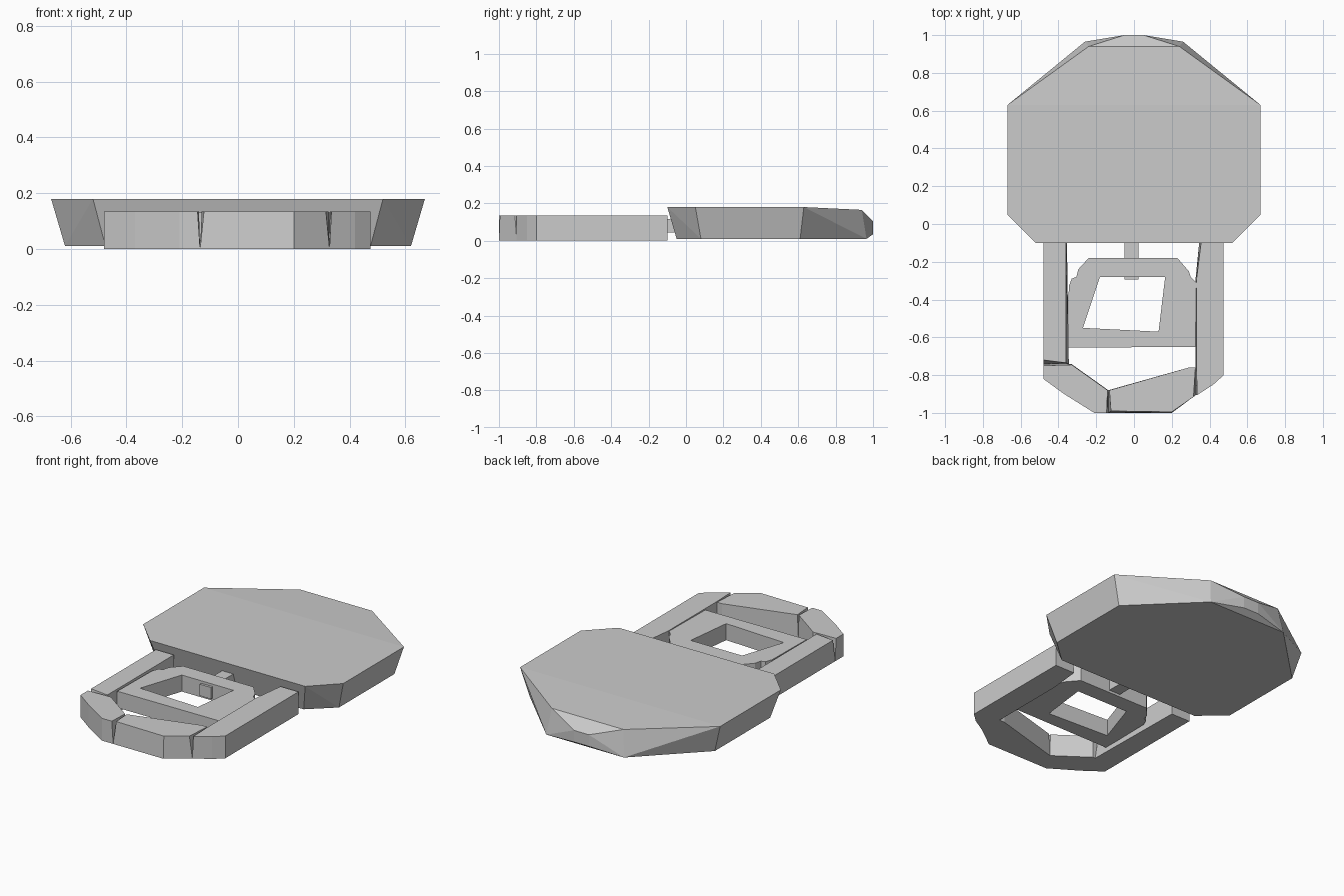
import bpy, bmesh


def finish(name, bm):
    bmesh.ops.recalc_face_normals(bm, faces=bm.faces)
    mesh = bpy.data.meshes.new(name)
    bm.to_mesh(mesh)
    bm.free()
    ob = bpy.data.objects.new(name, mesh)
    bpy.context.collection.objects.link(ob)
    return ob


def loft(name, top, z1, bottom=None, z0=0.0, hole=None):
    """Solid between a top and a bottom outline, with an optional straight hole."""
    bottom = bottom or top
    bm = bmesh.new()

    def walls(a, b):
        n = len(a)
        for i in range(n):
            j = (i + 1) % n
            bm.faces.new((a[i], a[j], b[j], b[i]))

    def ring(pts, z):
        vs = [bm.verts.new((x, y, z)) for x, y in pts]
        es = [bm.edges.new((vs[i], vs[(i + 1) % len(vs)])) for i in range(len(vs))]
        return vs, es

    tv, te = ring(top, z1)
    bv, be = ring(bottom, z0)
    if hole:
        htv, hte = ring(hole, z1)
        hbv, hbe = ring(hole, z0)
        bmesh.ops.triangle_fill(bm, edges=te + hte, use_beauty=True)
        bmesh.ops.triangle_fill(bm, edges=be + hbe, use_beauty=True)
        walls(htv, hbv)
    else:
        bm.faces.new(tv)
        bm.faces.new(bv)
    walls(tv, bv)
    return finish(name, bm)


# Large eight-sided slab with sloping sides and a pointed back edge
half = [
    (0.52, -0.10, 0.18), (0.67, 0.05, 0.18), (0.67, 0.63, 0.18), (0.24, 0.94, 0.165),
    (0.475, -0.05, 0.01), (0.62, 0.08, 0.01), (0.62, 0.61, 0.01), (0.26, 0.965, 0.01),
    (0.05, 1.0, 0.105), (0.05, 1.0, 0.035),
]
bm = bmesh.new()
for x, y, z in half:
    for s in (-1, 1):
        bm.verts.new((s * x, y, z))
bmesh.ops.convex_hull(bm, input=bm.verts)
bmesh.ops.dissolve_limit(bm, angle_limit=0.01, verts=bm.verts, edges=bm.edges)
finish("main_slab", bm)

H = 0.135

# Side bars of the outer loop
loft("left_bar",
     [(-0.48, -0.10), (-0.36, -0.10), (-0.36, -0.735), (-0.48, -0.72)], H,
     [(-0.48, -0.10), (-0.355, -0.10), (-0.345, -0.742), (-0.48, -0.742)])
loft("right_bar",
     [(0.355, -0.10), (0.475, -0.10), (0.475, -0.80), (0.42, -0.85), (0.335, -0.905),
      (0.33, -0.76), (0.33, -0.30)], H,
     [(0.345, -0.10), (0.475, -0.10), (0.475, -0.80), (0.42, -0.85), (0.328, -0.905),
      (0.325, -0.76), (0.325, -0.30)])

# Front pieces of the loop, split by wedge-shaped gaps that close at the base
loft("front_left_link",
     [(-0.48, -0.75), (-0.33, -0.745), (-0.14, -0.88), (-0.145, -1.0), (-0.21, -1.0),
      (-0.37, -0.90), (-0.48, -0.82)], H,
     [(-0.48, -0.742), (-0.33, -0.742), (-0.136, -0.88), (-0.136, -1.0), (-0.21, -1.0),
      (-0.37, -0.90), (-0.48, -0.82)])
loft("front_right_link",
     [(-0.13, -0.88), (0.29, -0.76), (0.325, -0.76), (0.315, -0.915), (0.20, -0.995),
      (-0.122, -0.99)], H,
     [(-0.136, -0.88), (0.29, -0.76), (0.325, -0.76), (0.328, -0.905), (0.20, -1.0),
      (-0.136, -1.0)])

# Inner frame with a skewed window
loft("inner_frame",
     [(-0.24, -0.18), (0.23, -0.18), (0.29, -0.25), (0.30, -0.28), (0.33, -0.31),
      (0.325, -0.65), (-0.35, -0.655), (-0.345, -0.33), (-0.33, -0.29),
      (-0.305, -0.28), (-0.295, -0.24)], 0.13, z0=0.03,
     hole=[(-0.18, -0.28), (0.165, -0.28), (0.13, -0.57), (-0.27, -0.55)])

# Small peg joining the frame to the slab
loft("peg", [(-0.05, -0.295), (0.025, -0.295), (0.025, -0.06), (-0.05, -0.06)], 0.115, z0=0.045)
